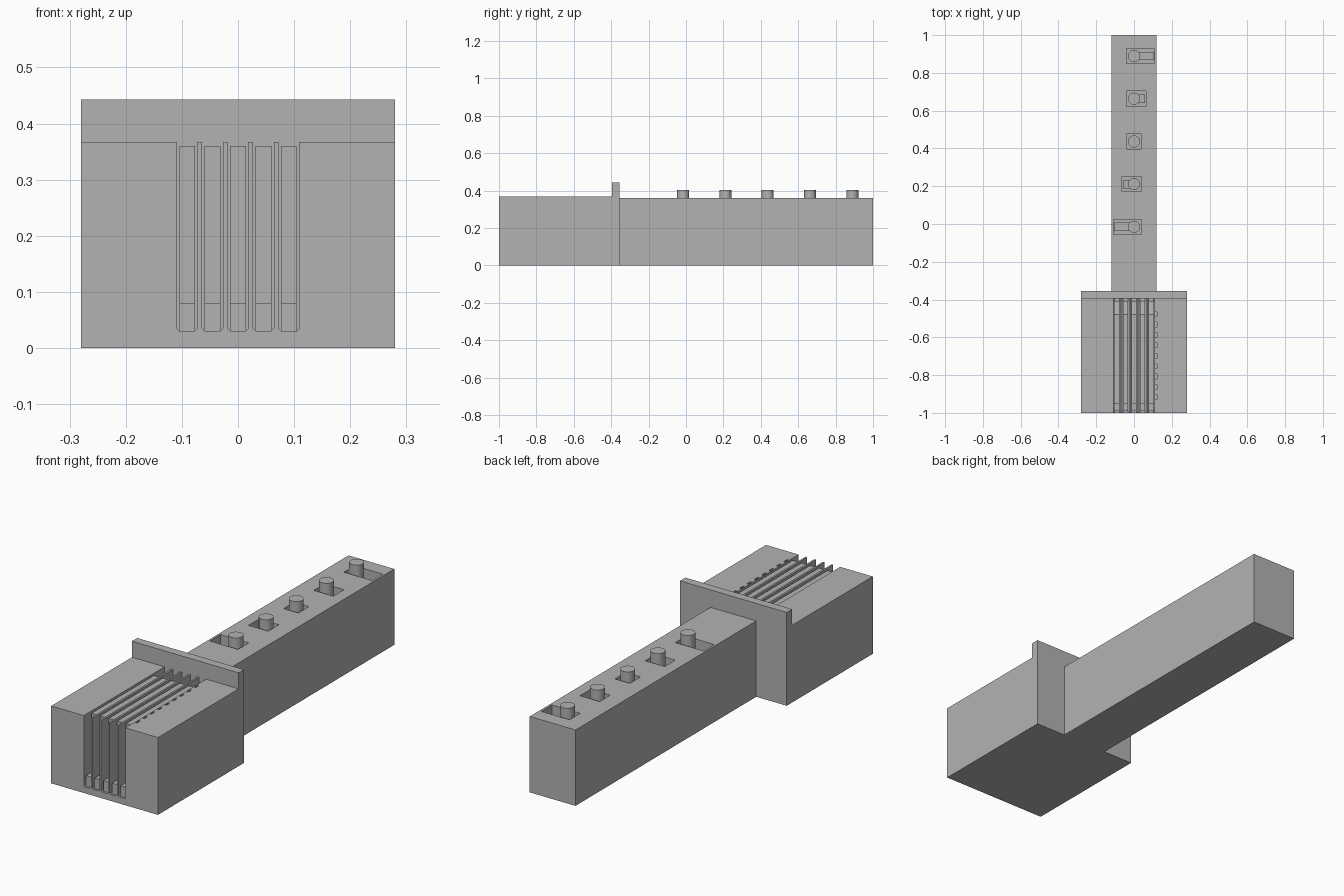
import bpy
import bmesh
from mathutils import Matrix, Vector

if "Cube" in bpy.data.objects:
    bpy.data.objects.remove(bpy.data.objects["Cube"], do_unlink=True)

GREY = (0.45, 0.45, 0.45, 1)
grey = bpy.data.materials.new("plain grey")
grey.use_nodes = True
grey.diffuse_color = GREY
grey.node_tree.nodes["Principled BSDF"].inputs["Base Color"].default_value = GREY


def finish(name, bm):
    bmesh.ops.recalc_face_normals(bm, faces=bm.faces)
    mesh = bpy.data.meshes.new(name)
    bm.to_mesh(mesh)
    bm.free()
    mesh.materials.append(grey)
    obj = bpy.data.objects.new(name, mesh)
    bpy.context.collection.objects.link(obj)
    return obj


def boxes(name, spans):
    """One object of boxes, each given as x, y and z ranges."""
    bm = bmesh.new()
    for span in spans:
        mid = Vector([(a + b) / 2 for a, b in span])
        size = [b - a for a, b in span]
        bmesh.ops.create_cube(bm, size=1, matrix=Matrix.Translation(mid) @ Matrix.Diagonal((*size, 1)))
    return finish(name, bm)


def prism(name, points, move):
    """Extrude a closed outline along a vector."""
    bm = bmesh.new()
    face = bm.faces.new([bm.verts.new(p) for p in points])
    made = bmesh.ops.extrude_face_region(bm, geom=[face])["geom"]
    bmesh.ops.translate(bm, vec=move, verts=[v for v in made if isinstance(v, bmesh.types.BMVert)])
    return finish(name, bm)


def cut(obj, spans):
    cutter = boxes("cutter", spans)
    mod = obj.modifiers.new("cut", "BOOLEAN")
    mod.object = cutter
    mod.solver = "EXACT"
    bpy.context.view_layer.objects.active = obj
    bpy.ops.object.modifier_apply(modifier=mod.name)
    bpy.data.objects.remove(cutter, do_unlink=True)


FRONT, WALL, TOP, FLOOR = -1, -0.395, 0.367, 0.03
SLOT, PITCH = 0.0185, 0.0453
lanes = [i * PITCH for i in range(-2, 3)]

# Housing: comb-shaped section with chamfered slot floors
outline = [(-0.28, 0), (-0.28, TOP)]
for x in lanes:
    left, right = x - SLOT, x + SLOT
    outline += [(left, TOP), (left, FLOOR + 0.005), (left + 0.005, FLOOR),
                (right - 0.005, FLOOR), (right, FLOOR + 0.005), (right, TOP)]
outline += [(0.28, TOP), (0.28, 0)]
housing = prism("housing", [(x, FRONT, z) for x, z in outline], (0, WALL - FRONT, 0))

# Row of small notches beside the last slot
edge = lanes[-1] + SLOT
cut(housing, [((edge + 0.003, edge + 0.012), (y, y + 0.025), (0.34, 0.4))
              for y in [-0.93 + 0.055 * i for i in range(9)]])

boxes("flange", [((-0.28, 0.28), (WALL, -0.355), (0, 0.443))])

# Sliders: low toe at the front, tall body, sloped tail
side = [(-0.99, FLOOR), (-0.99, 0.08), (-0.95, 0.08), (-0.95, 0.36),
        (-0.48, 0.36), (-0.41, 0.28), (-0.41, FLOOR)]
for i, x in enumerate(lanes):
    prism(f"slider_{i + 1}", [(x - 0.014, y, z) for y, z in side], (0.028, 0, 0))

# Rear bar with a pocket for each pin
bar = boxes("rear_bar", [((-0.12, 0.12), (-0.36, 1), (0, 0.36))])
rows = [-0.015 + 0.226 * i for i in range(5)]
cut(bar, [((min(x - 0.019, -0.039), max(x + 0.019, 0.039)), (y - 0.04, y + 0.04), (0.26, 0.4))
          for x, y in zip(lanes, rows)])

# Pins and the arms that carry them
for i, (x, y) in enumerate(zip(lanes, rows)):
    bm = bmesh.new()
    bmesh.ops.create_cone(bm, cap_ends=True, segments=32, radius1=0.032, radius2=0.032,
                          depth=0.14, matrix=Matrix.Translation((0, y, 0.333)))
    pin = finish(f"pin_{i + 1}", bm)
    bpy.ops.object.select_all(action="DESELECT")
    pin.select_set(True)
    bpy.context.view_layer.objects.active = pin
    bpy.ops.object.shade_smooth_by_angle()
    boxes(f"pin_arm_{i + 1}", [((min(x - 0.014, 0), max(x + 0.014, 0)), (y - 0.022, y + 0.022), (0.263, 0.305))])
